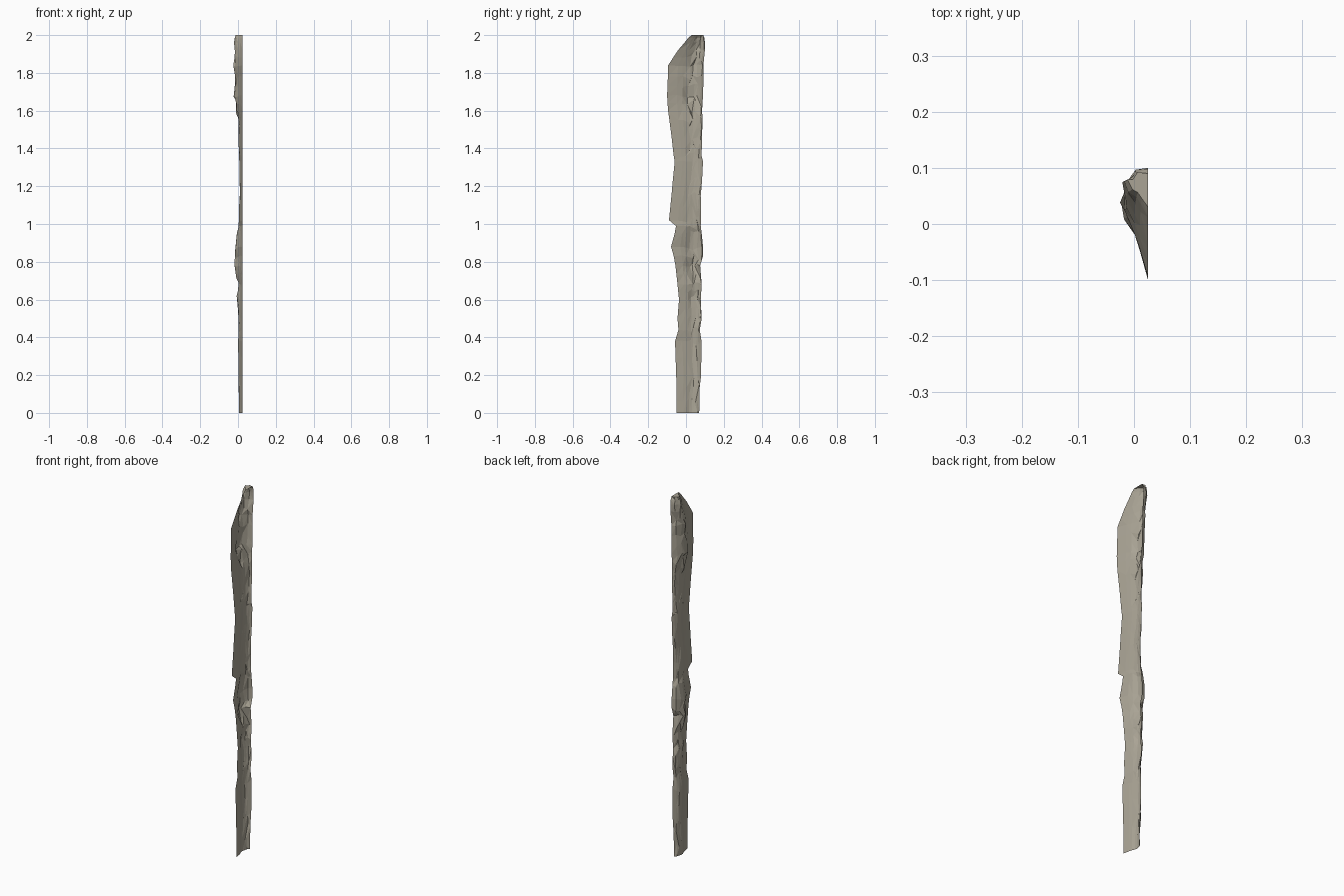
import bpy, bmesh, random

if "Cube" in bpy.data.objects:
    bpy.data.objects.remove(bpy.data.objects["Cube"])
random.seed(7)

# Outline of the splinter: (z, front edge y, back edge y, outermost x)
ROWS = [(0, -.05, .07, .003), (.13, -.05, .072, .003), (.2, -.052, .08, .002),
        (.38, -.058, .082, -.004), (.44, -.04, .073, .001), (.5, -.045, .083, .001), (.6, -.037, .078, -.008),
        (.68, -.045, .083, .001), (.78, -.056, .075, -.025), (.83, -.065, .09, -.016),
        (.88, -.079, .09, -.021), (.95, -.06, .083, -.008), (.99, -.053, .078, .001),
        (1.02, -.09, .08, .003), (1.15, -.077, .078, .008), (1.23, -.07, .085, .007),
        (1.33, -.06, .09, .004), (1.36, -.065, .083, .003), (1.45, -.075, .084, .001),
        (1.55, -.088, .088, 0), (1.6, -.095, .085, -.01), (1.68, -.1, .09, -.024),
        (1.78, -.096, .093, -.02), (1.84, -.095, .092, -.025), (1.92, -.042, .1, -.024),
        (1.96, -.008, .1, -.021), (1.985, .012, .098, -.018), (2.0, .03, .09, -.012)]
# Cross-section: (fraction from front to back edge, fraction of depth)
SECTION = [(0, 0), (.28, .3), (.42, .5), (.6, .88), (.72, 1), (.83, .86), (.94, .55), (1, 0)]
WALL = .025  # open side lies on this plane


def outline(z):
    for a, b in zip(ROWS, ROWS[1:]):
        if z <= b[0]:
            t = (z - a[0]) / (b[0] - a[0])
            return [p + (q - p) * t for p, q in zip(a, b)]


# Levels: outline rows plus midpoints where rows are far apart
levels = []
for a, b in zip(ROWS, ROWS[1:]):
    levels.append(a[0])
    if b[0] - a[0] > .075:
        levels.append((a[0] + b[0]) / 2)
levels.append(2.0)

# Chipped shell, open towards the wall and at the foot
bm = bmesh.new()
grid = []
for z in levels:
    _, front, back, depth = outline(z)
    row = []
    for s, d in SECTION:
        inner = 0 < s < 1
        rough = (.25 if s < .5 else 1) if inner else 0
        y = front + (back - front) * s + random.uniform(-.007, .007) * rough
        x = WALL + (depth - WALL) * d * (1 + random.uniform(-.16, 0) * rough)
        dz = random.uniform(-.02, .02) * rough if .02 < z < 1.9 else 0
        row.append(bm.verts.new((x, y, z + dz)))
    grid.append(row)
for lo, hi in zip(grid, grid[1:]):
    for i in range(len(SECTION) - 1):
        a, b, c, d = lo[i], lo[i + 1], hi[i + 1], hi[i]
        tris = ((a, c, b), (a, d, c)) if random.random() < .5 else ((a, d, b), (b, d, c))
        for t in tris:
            bm.faces.new(t)
# Blunt top
bm.faces.new(list(reversed(grid[-1])))
bmesh.ops.recalc_face_normals(bm, faces=bm.faces)
if sum(f.normal.x * f.calc_area() for f in bm.faces) > 0:
    bmesh.ops.reverse_faces(bm, faces=bm.faces)

mesh = bpy.data.meshes.new("rock_splinter")
bm.to_mesh(mesh)
bm.free()
stone = bpy.data.materials.new("warm grey stone")
stone.diffuse_color = (.40, .37, .30, 1)
stone.use_nodes = True
stone.node_tree.nodes["Principled BSDF"].inputs["Base Color"].default_value = stone.diffuse_color
mesh.materials.append(stone)
bpy.context.collection.objects.link(bpy.data.objects.new("rock_splinter", mesh))
